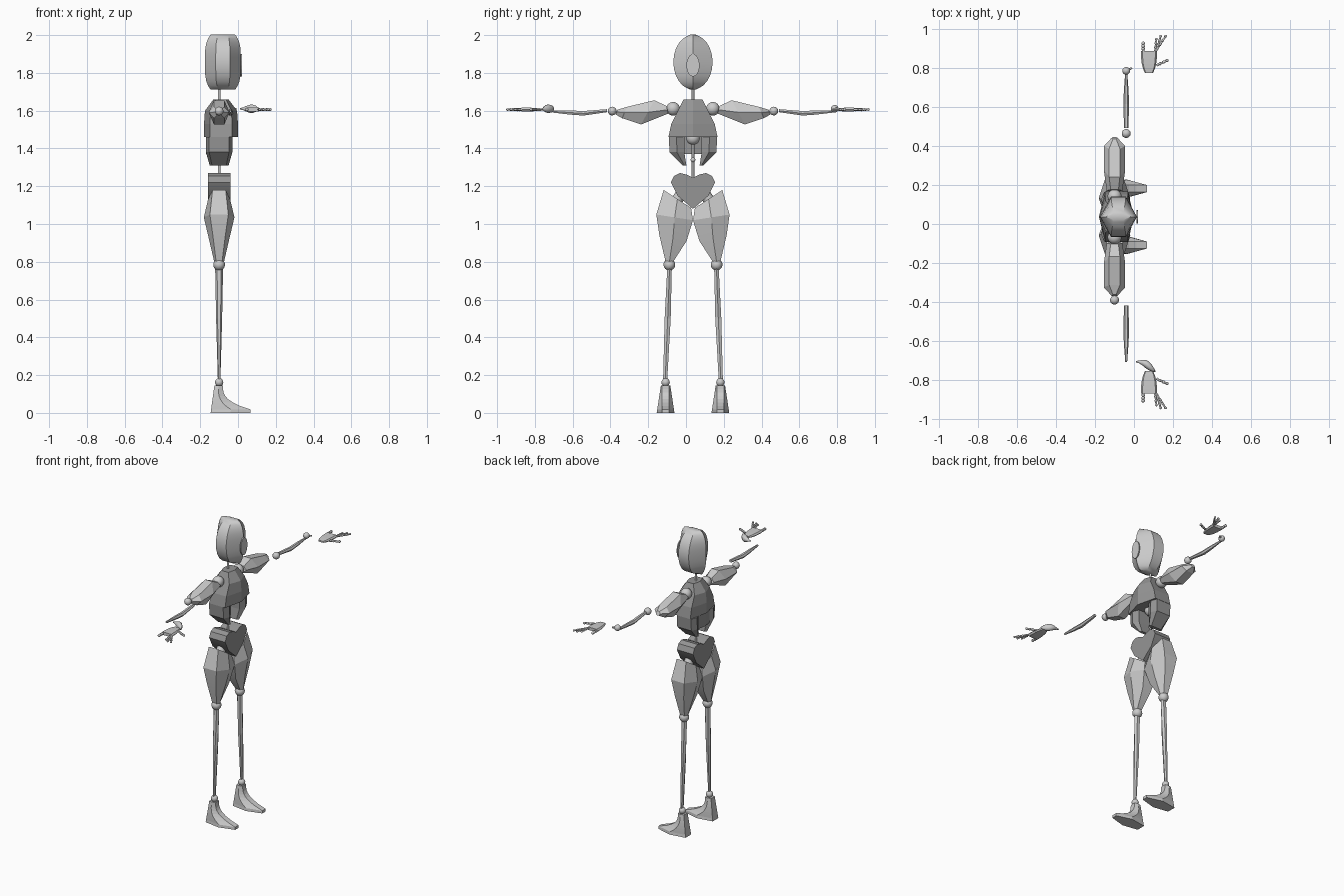
import bpy, bmesh
from math import cos, sin, pi, sqrt
from mathutils import Vector

cube = bpy.data.objects.get("Cube")
if cube:
    bpy.data.objects.remove(cube)

BODY_X = -.1        # front-to-back centre of the body
BODY_Y = .037       # symmetry plane of the body
HAND_Y = .01        # symmetry plane of the hands
FOREARM_X = -.04


def material(name, value):
    mat = bpy.data.materials.new(name)
    mat.use_nodes = True
    colour = (value, value, value, 1)
    mat.diffuse_color = colour
    mat.node_tree.nodes["Principled BSDF"].inputs["Base Color"].default_value = colour
    return mat


LIGHT = material("light grey", .6)
DARK = material("dark grey", .3)


def finish(name, bm, mat, smooth):
    """Turn a bmesh into an object, shaded smooth below the given angle."""
    bmesh.ops.recalc_face_normals(bm, faces=bm.faces)
    mesh = bpy.data.meshes.new(name)
    bm.to_mesh(mesh)
    bm.free()
    mesh.materials.append(mat)
    obj = bpy.data.objects.new(name, mesh)
    bpy.context.collection.objects.link(obj)
    if smooth:
        bpy.ops.object.select_all(action='DESELECT')
        obj.select_set(True)
        bpy.context.view_layer.objects.active = obj
        bpy.ops.object.shade_smooth_by_angle(angle=smooth)


def skin(name, rings, mat=LIGHT, smooth=None):
    """Join rings of points into a closed solid."""
    bm = bmesh.new()
    rows = [[bm.verts.new(point) for point in ring] for ring in rings]
    for row, following in zip(rows, rows[1:]):
        for i in range(len(row)):
            bm.faces.new((row[i - 1], row[i], following[i], following[i - 1]))
    bm.faces.new(rows[0])
    bm.faces.new(rows[-1])
    finish(name, bm, mat, smooth)


def ridged(name, sections, side=1, x=BODY_X, panel=.5, mat=LIGHT, smooth=None, plane=BODY_Y):
    """Six-sided limb: sections run between two edge points, with ridges fore and aft."""
    rings = []
    for d_start, z_start, d_end, z_end, ridge in sections:
        start = Vector((x, plane + side * d_start, z_start))
        end = Vector((x, plane + side * d_end, z_end))
        flat, peak = Vector((panel * ridge, 0, 0)), Vector((ridge, 0, 0))
        middle = (start + end) / 2
        rings.append([start - flat, middle - peak, end - flat,
                      end + flat, middle + peak, start + flat])
    skin(name, rings, mat, smooth)


def level(half_width, z, ridge):
    """Horizontal section, symmetric about the middle."""
    return -half_width, z, half_width, z, ridge


def upright(d, z, half_height, ridge):
    """Vertical section across a limb that runs sideways."""
    return d, z + half_height, d, z - half_height, ridge


def ellipse(count):
    return [(cos(turn), sin(turn)) for turn in (2 * pi * i / count for i in range(count))]


def ball(name, centre, radius):
    bm = bmesh.new()
    bmesh.ops.create_uvsphere(bm, u_segments=20, v_segments=12, radius=radius)
    bmesh.ops.translate(bm, verts=bm.verts, vec=centre)
    finish(name, bm, LIGHT, pi / 3)


def rod(name, start, end, radius, taper=1):
    start, end = Vector(start), Vector(end)
    bm = bmesh.new()
    bmesh.ops.create_cone(bm, cap_ends=True, segments=10, radius1=radius,
                          radius2=radius * taper, depth=(end - start).length)
    turn = (end - start).to_track_quat('Z', 'Y')
    for vert in bm.verts:
        vert.co = turn @ vert.co + (start + end) / 2
    finish(name, bm, LIGHT, pi / 4)


def body(d, z, side=1, x=BODY_X):
    return x, BODY_Y + side * d, z


# Head: rounded outline with a ridge down the face and the back
head = []
for i in range(13):
    t = -cos(pi * i / 12)
    width = .104 * max(.15, sqrt(1 - t * t))
    head.append(level(width, 1.857 + .145 * t, .095 - .03 * t ** 4))
ridged("head", head, x=-.08, panel=.4, smooth=pi / 7)
skin("face_lens", [[body(.035 * across, 1.84 + .06 * up, x=depth) for across, up in ellipse(16)]
                   for depth in (.013, .02)])

# Neck, spine and their joints
rod("neck", body(0, 1.6), body(0, 1.75), .007)
rod("spine", body(0, 1.2), body(0, 1.46), .007)
ball("spine_joint", body(0, 1.34), .013)
ball("chest_joint", body(0, 1.455), .036)

# Chest over an open slot, closed by a plate at the back
ridged("chest", [level(.05, 1.66, .04), level(.08, 1.6, .085),
                 level(.115, 1.53, .09), level(.13, 1.46, .09)],
       x=-.09, panel=.65, mat=DARK)
ridged("back_plate", [level(.06, z, .02) for z in (1.46, 1.37)], x=-.15, mat=DARK)

# Pelvis: a rounded wedge
half = [(.035, 1.262), (.07, 1.27), (.1, 1.255), (.117, 1.22), (.08, 1.148)]
outline = [(0, 1.245), *half, (0, 1.08), *[(-d, z) for d, z in reversed(half)]]
skin("pelvis", [[body(d, z, x=BODY_X + depth) for d, z in outline] for depth in (-.06, .06)],
     DARK, pi / 5)


def rib_lobe(side, tag):
    ridged(tag + "_rib_lobe", [(.046, 1.46, .128, 1.46, .07), (.046, 1.38, .124, 1.38, .07),
                               (.035, 1.31, .055, 1.31, .05)],
           side, panel=.75, mat=DARK)


def foot(side, tag):
    """Stacked outlines: the toe sweeps back to the ankle as they rise."""
    rows = []
    for i in range(9):
        rise, sweep = i / 8, max(0, i - 1) / 7
        toe = -.08 + .147 * (1 - sweep) ** 3
        heel = -.145 + .02 * rise
        plan = [(heel, .03 - .01 * rise), (heel + .5 * (toe - heel), .047 - .022 * rise), (toe, .018)]
        sides = [(x, w) for x, w in plan] + [(x, -w) for x, w in reversed(plan)]
        rows.append([body(.145 + w, .145 * rise, side, x) for x, w in sides])
    skin(tag + "_foot", rows)


def leg(side, tag):
    rod(tag + "_hip", body(.055, 1.17, side), body(.095, 1.11, side), .03)
    ridged(tag + "_thigh", [(.01, 1.085, .155, 1.18, .058), (0, 1.02, .194, 1.05, .081),
                            (.034, .91, .178, .94, .055), (.105, .8, .145, .8, .026)],
           side, panel=.6, smooth=pi / 10)
    ball(tag + "_knee", body(.125, .785, side), .031)
    ridged(tag + "_shin", [(.112, .77, .136, .77, .021), (.118, .5, .15, .5, .016),
                           (.136, .18, .158, .18, .007)], side)
    ball(tag + "_ankle", body(.145, .162, side), .022)


def finger(name, base, reach, radius, bones=3):
    """Chain of tapering bones with a small ball at each knuckle."""
    base, step = Vector(base), Vector(reach) / bones
    for i in range(bones):
        end = base + step
        rod(f"{name}_bone_{i}", base, end, radius, .7)
        ball(f"{name}_knuckle_{i}", end, radius * 1.15)
        base = end


def hand(side, tag):
    palm = []
    for i in range(6):
        t = i / 5
        bulge = 1 - .5 * (1 - t) ** 3
        palm.append(upright(.765 + .115 * t, 1.606, .01 * bulge, .041 * bulge))
    ridged(tag + "_palm", palm, side, x=.077, panel=.8, plane=HAND_Y)

    def digit(name, x, d, dx, dd, radius=.006):
        finger(f"{tag}_{name}", (x, HAND_Y + side * d, 1.606), (dx, side * dd, 0), radius)

    digit("little_finger", .047, .875, 0, .043, .008)
    digit("ring_finger", .108, .875, .007, .065)
    digit("middle_finger", .115, .88, .022, .075)
    digit("index_finger", .12, .89, .042, .065)
    digit("thumb", .115, .805, .055, .025, .007)


def arm(side, tag):
    ball(tag + "_shoulder", body(.105, 1.61, side), .036)
    ridged(tag + "_upper_arm", [(.14, 1.625, .13, 1.585, .04), (.205, 1.655, .275, 1.527, .055),
                                (.35, 1.62, .375, 1.56, .055), (.4, 1.605, .41, 1.58, .016)], side)
    elbow_x = FOREARM_X if side > 0 else BODY_X
    ball(tag + "_elbow", body(.428, 1.598, side, elbow_x), .023)
    ridged(tag + "_forearm", [upright(.455, 1.6, .008, .011), upright(.58, 1.586, .012, .015),
                              upright(.65, 1.59, .011, .012), upright(.745, 1.596, .006, .005)],
           side, x=FOREARM_X)


for side, tag in ((1, "left"), (-1, "right")):
    for build in (rib_lobe, leg, foot, arm, hand):
        build(side, tag)

# Wrists: a pinned ball on the left, a curved horn on the right
wrist = body(.75, 1.61, x=FOREARM_X)
ball("left_wrist", wrist, .02)
rod("left_wrist_pin", wrist, Vector(wrist) + Vector((.03, .015, 0)), .009, .5)
horn = []
for i in range(7):
    t = i / 6
    radius = .003 + .02 * sin(pi * t ** 1.5)
    horn.append([(.01 + .1 * t, -.707 - .05 * t * t + radius * across, 1.61 + radius * up)
                 for across, up in ellipse(12)])
skin("right_wrist_horn", horn, smooth=pi / 4)
